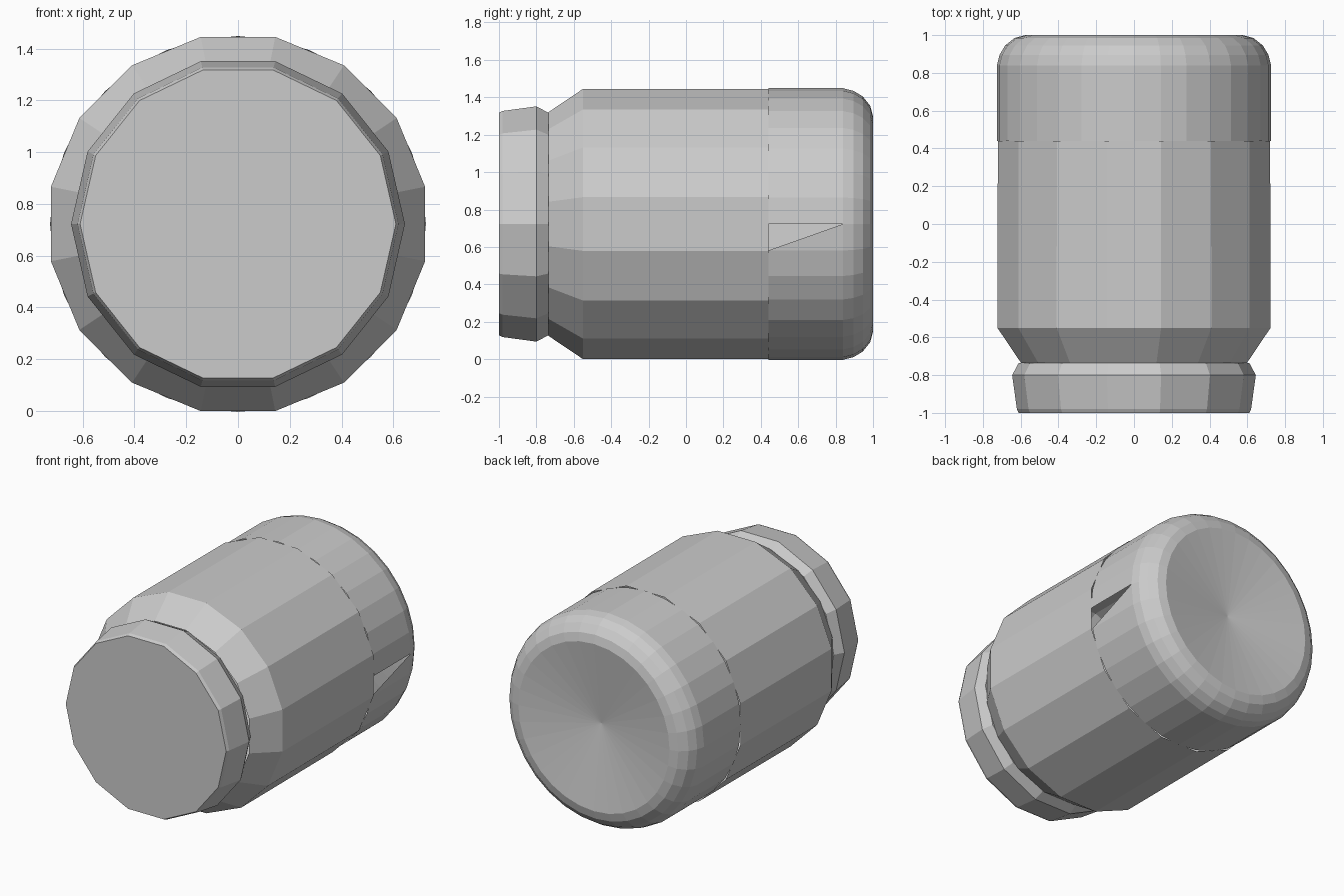
import bpy
import bmesh
import math

if "Cube" in bpy.data.objects:
    bpy.data.objects.remove(bpy.data.objects["Cube"])

AXIS_Z = 0.7225


def lathe(name, profile, sides, phase=0.0, front=None, back=None, gap=None):
    """Spin (y, radius) rings about the long axis; front/back give end-centre y."""
    bm = bmesh.new()
    rings = []
    for y, r in profile:
        ring = []
        for i in range(sides):
            a = 2 * math.pi * (i + phase) / sides
            ring.append(bm.verts.new((r * math.cos(a), y, AXIS_Z + r * math.sin(a))))
        rings.append(ring)
    for k in range(len(rings) - 1):
        a, b = rings[k], rings[k + 1]
        for i in range(sides):
            j = (i + 1) % sides
            if gap == (k, i):
                # open triangular notch in the shell
                bm.faces.new((a[i], b[i], b[j]))
            else:
                bm.faces.new((a[i], b[i], b[j], a[j]))
    for ring, y in ((rings[0], front), (rings[-1], back)):
        if y is not None:
            c = bm.verts.new((0, y, AXIS_Z))
            for i in range(sides):
                bm.faces.new((ring[i], ring[(i + 1) % sides], c))
    bmesh.ops.recalc_face_normals(bm, faces=bm.faces)
    mesh = bpy.data.meshes.new(name)
    bm.to_mesh(mesh)
    bm.free()
    obj = bpy.data.objects.new(name, mesh)
    bpy.context.collection.objects.link(obj)
    return obj


# Main barrel with sloped shoulder
lathe("jar_body", [(-0.735, 0.61), (-0.55, 0.737), (0.44, 0.735)], 16, 0.5)

# Rounded rear with slightly dished base and a small notch on the right
lathe("jar_base",
      [(0.44, 0.726), (0.84, 0.726), (0.895, 0.712), (0.945, 0.682),
       (0.985, 0.632), (1.0, 0.575)],
      32, 0, back=0.92, gap=(0, 31))

# Lid
lathe("lid", [(-1.0, 0.61), (-0.98, 0.62), (-0.8, 0.645), (-0.735, 0.61)],
      14, 0, front=-1.0, back=-0.735)
